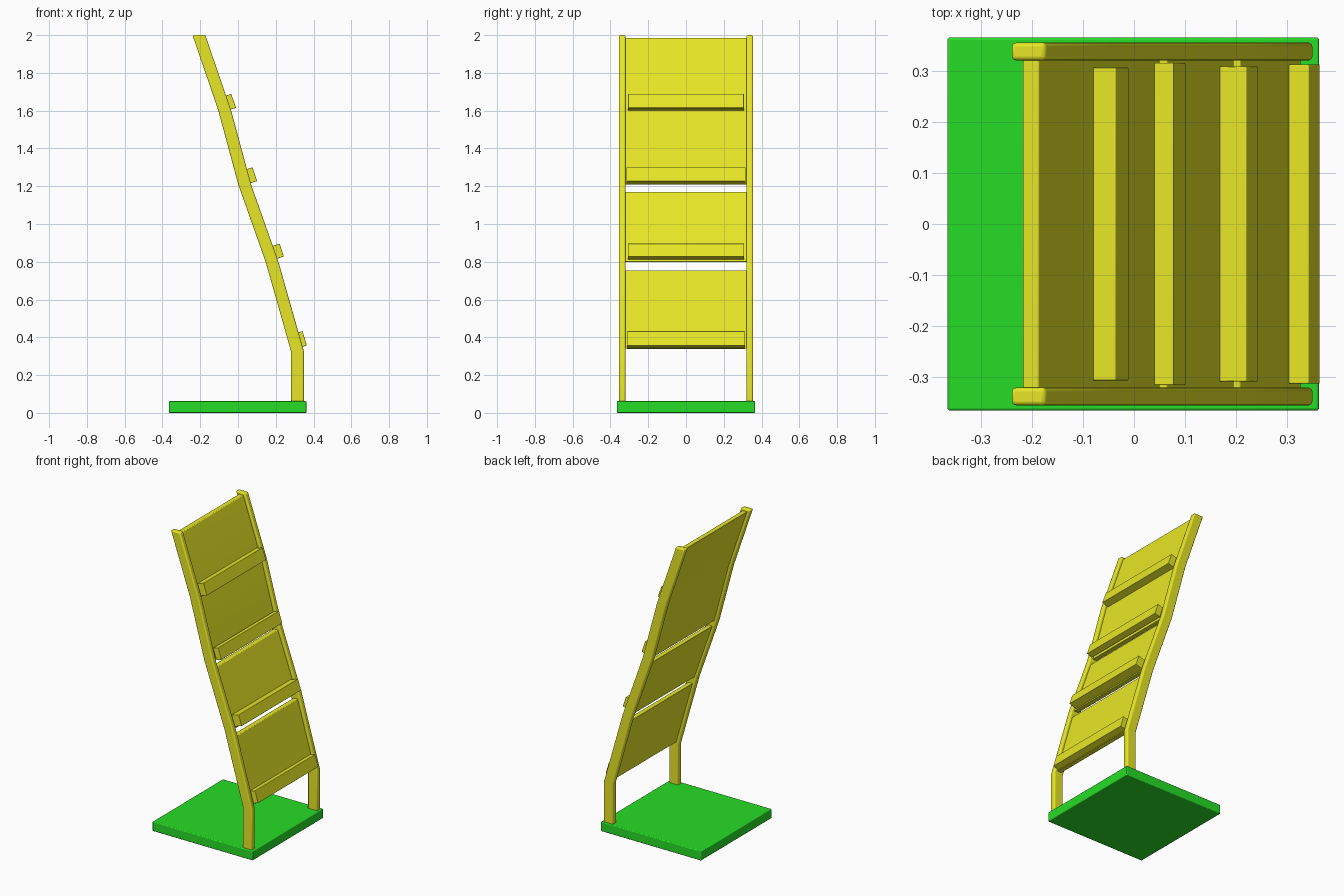
import bpy, bmesh

if "Cube" in bpy.data.objects:
    bpy.data.objects.remove(bpy.data.objects["Cube"])

def material(name, color):
    m = bpy.data.materials.new(name)
    m.diffuse_color = color
    m.use_nodes = True
    m.node_tree.nodes["Principled BSDF"].inputs["Base Color"].default_value = m.diffuse_color
    return m

YELLOW = material("yellow_paint", (0.8, 0.8, 0.02, 1))
GREEN = material("green_paint", (0.02, 0.72, 0.02, 1))

def extrude(name, profile, y0, y1, mat, bevel):
    """Extrude a closed x-z profile from y0 to y1 and soften its edges."""
    bm = bmesh.new()
    face = bm.faces.new([bm.verts.new((x, y0, z)) for x, z in profile])
    new = bmesh.ops.extrude_face_region(bm, geom=[face])["geom"]
    verts = [v for v in new if isinstance(v, bmesh.types.BMVert)]
    bmesh.ops.translate(bm, verts=verts, vec=(0, y1 - y0, 0))
    bmesh.ops.recalc_face_normals(bm, faces=bm.faces)
    mesh = bpy.data.meshes.new(name)
    bm.to_mesh(mesh)
    bm.free()
    ob = bpy.data.objects.new(name, mesh)
    bpy.context.collection.objects.link(ob)
    mesh.materials.append(mat)
    mod = ob.modifiers.new("soft_edges", "BEVEL")
    mod.width, mod.segments = bevel, 3
    mod.limit_method, mod.angle_limit = "ANGLE", 0.7
    bpy.context.view_layer.objects.active = ob
    ob.select_set(True)
    bpy.ops.object.shade_smooth_by_angle(angle=0.6)
    ob.select_set(False)
    return ob

# centre line of the leaning frame: (x, z)
PATH = [(0.315, 0.05), (0.315, 0.325), (0.18, 0.8), (0.035, 1.21), (-0.07, 1.6), (-0.207, 2.0)]

def centre(z):
    for (xa, za), (xb, zb) in zip(PATH, PATH[1:]):
        if z <= zb:
            return xa + (xb - xa) * (z - za) / (zb - za)
    return PATH[-1][0]

def strip(points, half):
    """Closed profile of a strip with the given half width in x."""
    return [(x + half, z) for x, z in points] + [(x - half, z) for x, z in reversed(points)]

# base plate
extrude("base_plate", [(-0.365, 0), (0.362, 0), (0.362, 0.062), (-0.365, 0.062)],
        -0.365, 0.365, GREEN, 0.005)

# side rails
for side, y0, y1 in (("left", -0.355, -0.32), ("right", 0.32, 0.355)):
    extrude("side_rail_" + side, strip(PATH, 0.034), y0, y1, YELLOW, 0.008)

# back panels between the rails
for i, (lo, hi) in enumerate([(0.34, 0.755), (0.80, 1.17), (1.21, 1.985)]):
    bends = [z for _, z in PATH if lo < z < hi]
    pts = [(centre(z), z) for z in [lo] + bends + [hi]]
    extrude(f"back_panel_{i + 1}", strip(pts, 0.016), -0.322, 0.322, YELLOW, 0.003)

# shelf ledges: outer top corner, outer bottom corner, depth, half length
ledges = [((0.342, 0.433), (0.364, 0.357), 0.058, 0.312),
          ((0.220, 0.896), (0.243, 0.828), 0.056, 0.308),
          ((0.077, 1.300), (0.101, 1.227), 0.038, 0.315),
          ((-0.036, 1.689), (-0.010, 1.615), 0.046, 0.306)]
for i, (top, bot, depth, half) in enumerate(ledges):
    dx, dz = -depth, -0.32 * depth
    prof = [top, bot, (bot[0] + dx, bot[1] + dz), (top[0] + dx, top[1] + dz)]
    extrude(f"shelf_ledge_{i + 1}", prof, -half, half, YELLOW, 0.002)
